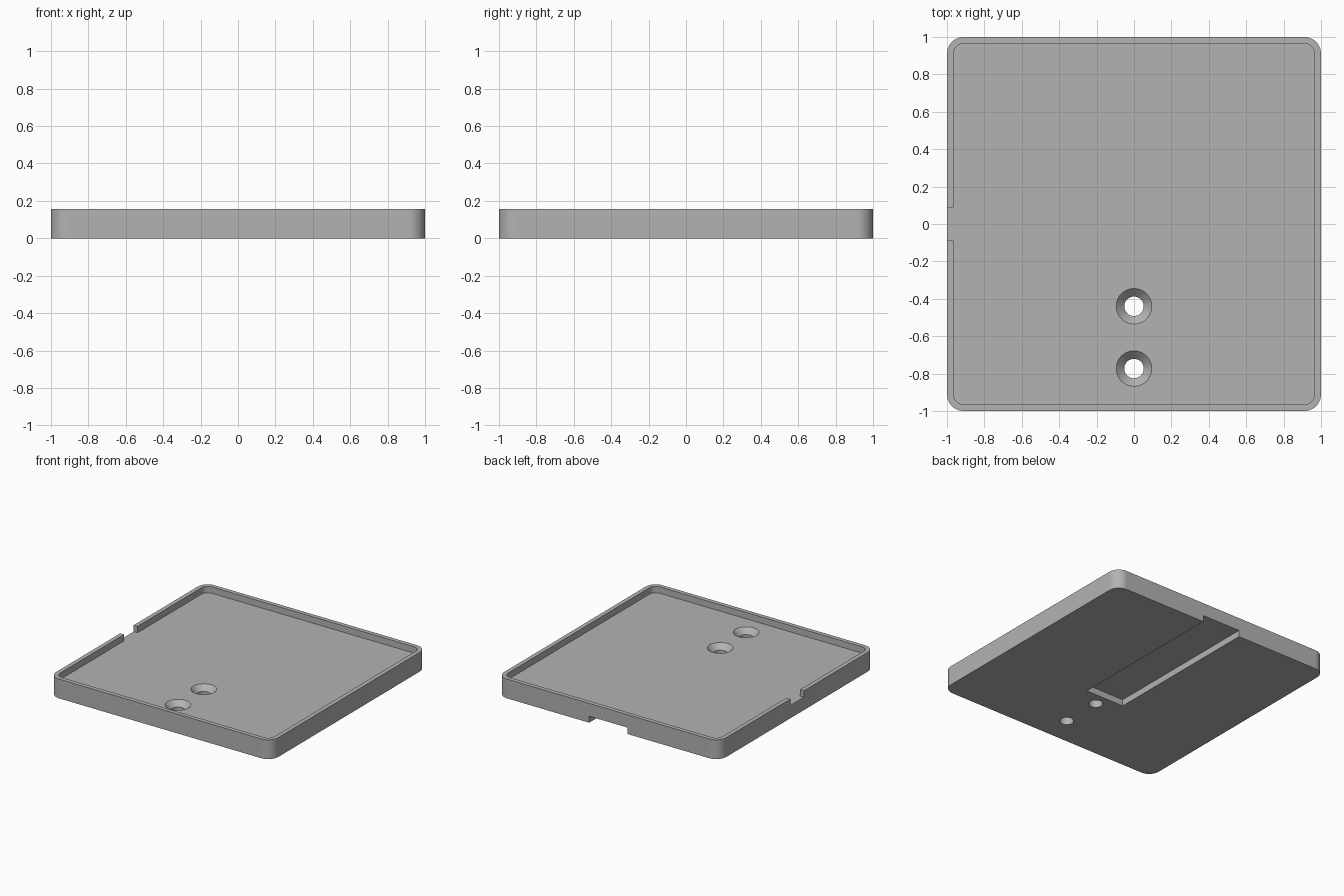
import bpy, bmesh
from math import cos, sin, pi, radians

cube = bpy.data.objects.get("Cube")
if cube:
    bpy.data.objects.remove(cube, do_unlink=True)

HEIGHT, FLOOR = 0.157, 0.105
WALL, CORNER = 0.035, 0.09
SLOT_DEPTH, SLOT_HALF, SLOT_END = 0.052, 0.172, -0.335
NOTCH_HALF = 0.087
HOLE_R, SINK_R = 0.052, 0.095
HOLES_Y = (-0.44, -0.773)

grey = bpy.data.materials.new("plain grey")
grey.use_nodes = True
colour = (0.45, 0.45, 0.45, 1)
grey.diffuse_color = colour
grey.node_tree.nodes["Principled BSDF"].inputs["Base Color"].default_value = colour


def loft(name, rings):
    """Closed solid through matching rings of points."""
    bm = bmesh.new()
    loops = [[bm.verts.new(p) for p in ring] for ring in rings]
    for a, b in zip(loops, loops[1:]):
        for i in range(len(a)):
            j = (i + 1) % len(a)
            bm.faces.new((a[i], a[j], b[j], b[i]))
    bm.faces.new(loops[0][::-1])
    bm.faces.new(loops[-1])
    mesh = bpy.data.meshes.new(name)
    bm.to_mesh(mesh)
    bm.free()
    mesh.materials.append(grey)
    obj = bpy.data.objects.new(name, mesh)
    bpy.context.collection.objects.link(obj)
    return obj


def rounded_square(half, radius, z, steps=10):
    c = half - radius
    ring = []
    for k, (sx, sy) in enumerate(((1, 1), (-1, 1), (-1, -1), (1, -1))):
        for i in range(steps + 1):
            a = (k + i / steps) * pi / 2
            ring.append((sx * c + radius * cos(a), sy * c + radius * sin(a), z))
    return ring


def circle(y, radius, z, sides=48):
    return [(radius * cos(2 * pi * i / sides), y + radius * sin(2 * pi * i / sides), z)
            for i in range(sides)]


def box(name, x0, x1, y0, y1, z0, z1):
    return loft(name, [[(x0, y0, z), (x1, y0, z), (x1, y1, z), (x0, y1, z)]
                       for z in (z0, z1)])


# Solid body with rounded corners
tray = loft("tray", [rounded_square(1, CORNER, z) for z in (0, HEIGHT)])

# Shallow inside, rim notch and underside slot open to the back
cutters = [
    loft("inside_cutter", [rounded_square(1 - WALL, CORNER - WALL, z)
                           for z in (FLOOR, HEIGHT + 0.1)]),
    box("notch_cutter", -1.1, -0.9, -NOTCH_HALF, NOTCH_HALF, FLOOR, HEIGHT + 0.1),
    box("slot_cutter", -SLOT_HALF, SLOT_HALF, SLOT_END, 1.1, -0.1, SLOT_DEPTH),
]

# Countersunk screw holes
sink_bottom = FLOOR - (SINK_R - HOLE_R)
for y in HOLES_Y:
    cutters.append(loft("screw_hole_cutter", [
        circle(y, HOLE_R, -0.1), circle(y, HOLE_R, sink_bottom),
        circle(y, SINK_R, FLOOR), circle(y, SINK_R, HEIGHT + 0.1)]))

bpy.ops.object.select_all(action="DESELECT")
tray.select_set(True)
bpy.context.view_layer.objects.active = tray
for cutter in cutters:
    cut = tray.modifiers.new("cut", "BOOLEAN")
    cut.operation = "DIFFERENCE"
    cut.solver = "EXACT"
    cut.object = cutter
    bpy.ops.object.modifier_apply(modifier=cut.name)
    bpy.data.objects.remove(cutter, do_unlink=True)

# Smooth corners and holes, crisp edges, level flats
bpy.ops.object.shade_smooth_by_angle(angle=radians(30))
flat = tray.modifiers.new("level_flats", "WEIGHTED_NORMAL")
flat.keep_sharp = True
